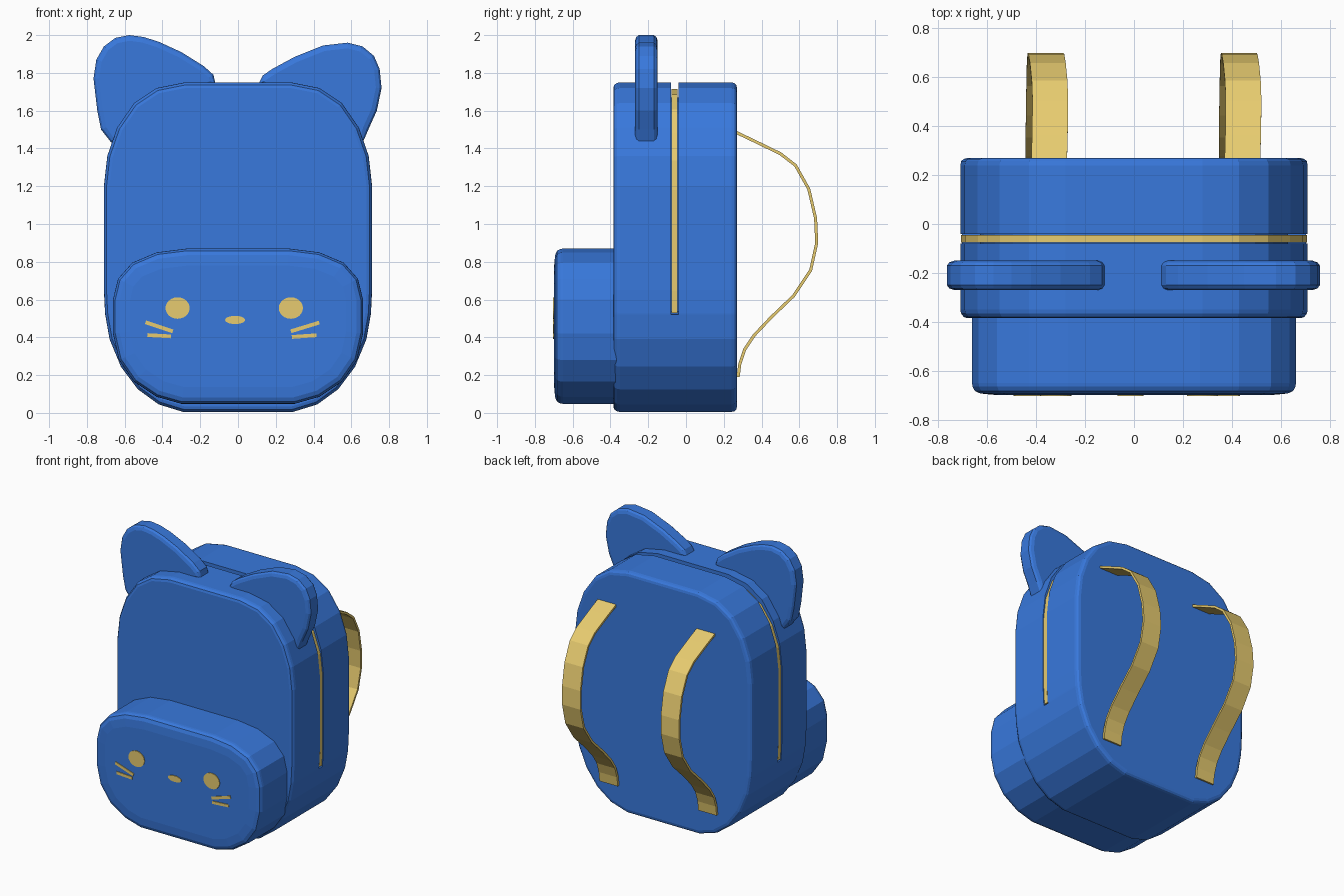
import bpy, math
from mathutils import Vector

if "Cube" in bpy.data.objects:
    bpy.data.objects.remove(bpy.data.objects["Cube"])


def material(name, color):
    m = bpy.data.materials.new(name)
    m.diffuse_color = color
    m.use_nodes = True
    m.node_tree.nodes["Principled BSDF"].inputs["Base Color"].default_value = m.diffuse_color
    return m


BLUE = material("blue_fabric", (0.04, 0.19, 0.72, 1))
GOLD = material("gold_trim", (0.80, 0.60, 0.16, 1))


def make(name, verts, faces, mat):
    me = bpy.data.meshes.new(name)
    me.from_pydata(verts, [], faces)
    me.materials.append(mat)
    ob = bpy.data.objects.new(name, me)
    bpy.context.collection.objects.link(ob)
    return ob


def skin(name, rings, mat):
    """Closed tube through equally long rings of points, capped at both ends."""
    n = len(rings[0])
    faces = [(k * n + i, (k + 1) * n + i, (k + 1) * n + (i + 1) % n, k * n + (i + 1) % n)
             for k in range(len(rings) - 1) for i in range(n)]
    faces += [tuple(range(n)), tuple(range(len(rings) * n - 1, (len(rings) - 1) * n - 1, -1))]
    return make(name, [p for r in rings for p in r], faces, mat)


def inset(outline, y, d):
    """Counter-clockwise x-z outline moved inward by d (number or function of z)."""
    pts = [Vector(p) for p in outline]
    ring = []
    for i, p in enumerate(pts):
        a = (p - pts[i - 1]).normalized()
        b = (pts[(i + 1) % len(pts)] - p).normalized()
        t = (a + b).normalized()
        amount = d(p.y) if callable(d) else d
        q = p + Vector((-t.y, t.x)) * amount
        ring.append((q.x, y, q.y))
    return ring


def loft(name, outline, steps, mat):
    return skin(name, [inset(outline, y, d) for y, d in steps], mat)


def mirrored(half):
    return half + [(-x, z) for x, z in reversed(half)]


# body with zip groove
body_half = [(0.29, 0.005), (0.42, 0.045), (0.53, 0.125), (0.62, 0.245), (0.68, 0.39),
             (0.703, 0.52), (0.704, 0.53), (0.71, 0.65), (0.71, 1.2), (0.692, 1.36),
             (0.64, 1.51), (0.55, 1.64), (0.43, 1.72), (0.28, 1.75)]
body_line = mirrored(body_half)
groove = lambda z: 0.08 if z > 0.525 else 0.0
loft("body", body_line,
     [(-0.385, 0.03), (-0.38, 0.014), (-0.365, 0.003), (-0.35, 0), (-0.08, 0), (-0.08, groove),
      (-0.04, groove), (-0.04, 0), (0.24, 0), (0.257, 0.004), (0.266, 0.014), (0.27, 0.03)], BLUE)

# zip strip sitting in the groove
zip_half = [(x * 0.997, 0.53 + (z - 0.53) * 0.97) for x, z in body_half if z > 0.525]
loft("zip", mirrored(zip_half), [(-0.076, 0), (-0.044, 0)], GOLD)

# front pocket
pocket_half = [(0.3, 0.048), (0.43, 0.085), (0.55, 0.165), (0.63, 0.28), (0.662, 0.42),
               (0.662, 0.60), (0.635, 0.71), (0.56, 0.795), (0.43, 0.85), (0.27, 0.87)]
loft("front_pocket", mirrored(pocket_half),
     [(-0.698, 0.09), (-0.693, 0.035), (-0.683, 0.012), (-0.665, 0.002), (-0.65, 0), (-0.36, 0)], BLUE)

# ears, slightly different on each side
left_ear = [(-0.12, 1.745), (-0.13, 1.79), (-0.18, 1.835), (-0.30, 1.91), (-0.42, 1.965),
            (-0.50, 1.99), (-0.575, 2.0), (-0.65, 1.985), (-0.71, 1.94), (-0.75, 1.87), (-0.765, 1.77),
            (-0.745, 1.6), (-0.725, 1.5), (-0.67, 1.43), (-0.55, 1.47), (-0.3, 1.65)]
right_ear = [(0.11, 1.745), (0.3, 1.65), (0.55, 1.47), (0.66, 1.43), (0.69, 1.5), (0.735, 1.6),
             (0.76, 1.72), (0.75, 1.82), (0.72, 1.89), (0.66, 1.94), (0.58, 1.96), (0.45, 1.945),
             (0.30, 1.885), (0.18, 1.82), (0.13, 1.785)]
for name, line in (("left_ear", left_ear), ("right_ear", right_ear)):
    if line is left_ear:
        line = line[:]
    loft(name, line, [(-0.27, 0.03), (-0.263, 0.01), (-0.25, 0), (-0.17, 0), (-0.157, 0.01), (-0.15, 0.03)], BLUE)

# shoulder straps: (x centre, y, z)
path = [(0.443, 0.255, 1.49), (0.446, 0.36, 1.44), (0.448, 0.50, 1.372), (0.445, 0.58, 1.31),
        (0.438, 0.65, 1.185), (0.432, 0.686, 1.03), (0.428, 0.692, 0.9), (0.425, 0.66, 0.755),
        (0.423, 0.57, 0.62), (0.421, 0.45, 0.505), (0.42, 0.36, 0.41), (0.42, 0.31, 0.335),
        (0.42, 0.285, 0.26), (0.42, 0.276, 0.19)]
for name, shift in (("right_strap", 0.0), ("left_strap", -0.79)):
    rings = []
    for i, p in enumerate(path):
        a, b = Vector(path[max(i - 1, 0)]), Vector(path[min(i + 1, len(path) - 1)])
        t = (b - a).normalized()
        out = Vector((0, -t.z, t.y)).normalized() * 0.008
        c = Vector(p) + Vector((shift, 0, 0))
        side = Vector((0.073, 0, 0))
        rings.append([c - side - out, c + side - out, c + side + out, c - side + out])
    skin(name, rings, GOLD)


# face details, raised just above the pocket
def oval(name, x, z, rx, rz):
    line = [(x + rx * math.cos(k * math.tau / 24), z + rz * math.sin(k * math.tau / 24)) for k in range(24)]
    loft(name, line, [(-0.703, 0), (-0.68, 0)], GOLD)


def whisker(name, x0, z0, x1, z1):
    a, b = Vector((x0, z0)), Vector((x1, z1))
    t = (b - a).normalized()
    w = Vector((-t.y, t.x)) * 0.01
    loft(name, [a - w, b - w, b + w, a + w], [(-0.703, 0), (-0.68, 0)], GOLD)


oval("left_eye", -0.32, 0.555, 0.064, 0.057)
oval("right_eye", 0.28, 0.555, 0.064, 0.057)
oval("nose", -0.015, 0.492, 0.053, 0.022)
whisker("left_whisker_upper", -0.49, 0.48, -0.345, 0.432)
whisker("left_whisker_lower", -0.48, 0.412, -0.355, 0.405)
whisker("right_whisker_upper", 0.28, 0.432, 0.43, 0.478)
whisker("right_whisker_lower", 0.285, 0.402, 0.415, 0.411)

# consistent outward normals
import bmesh
for ob in bpy.context.collection.objects:
    bm = bmesh.new()
    bm.from_mesh(ob.data)
    bmesh.ops.recalc_face_normals(bm, faces=bm.faces)
    bm.to_mesh(ob.data)
    bm.free()
